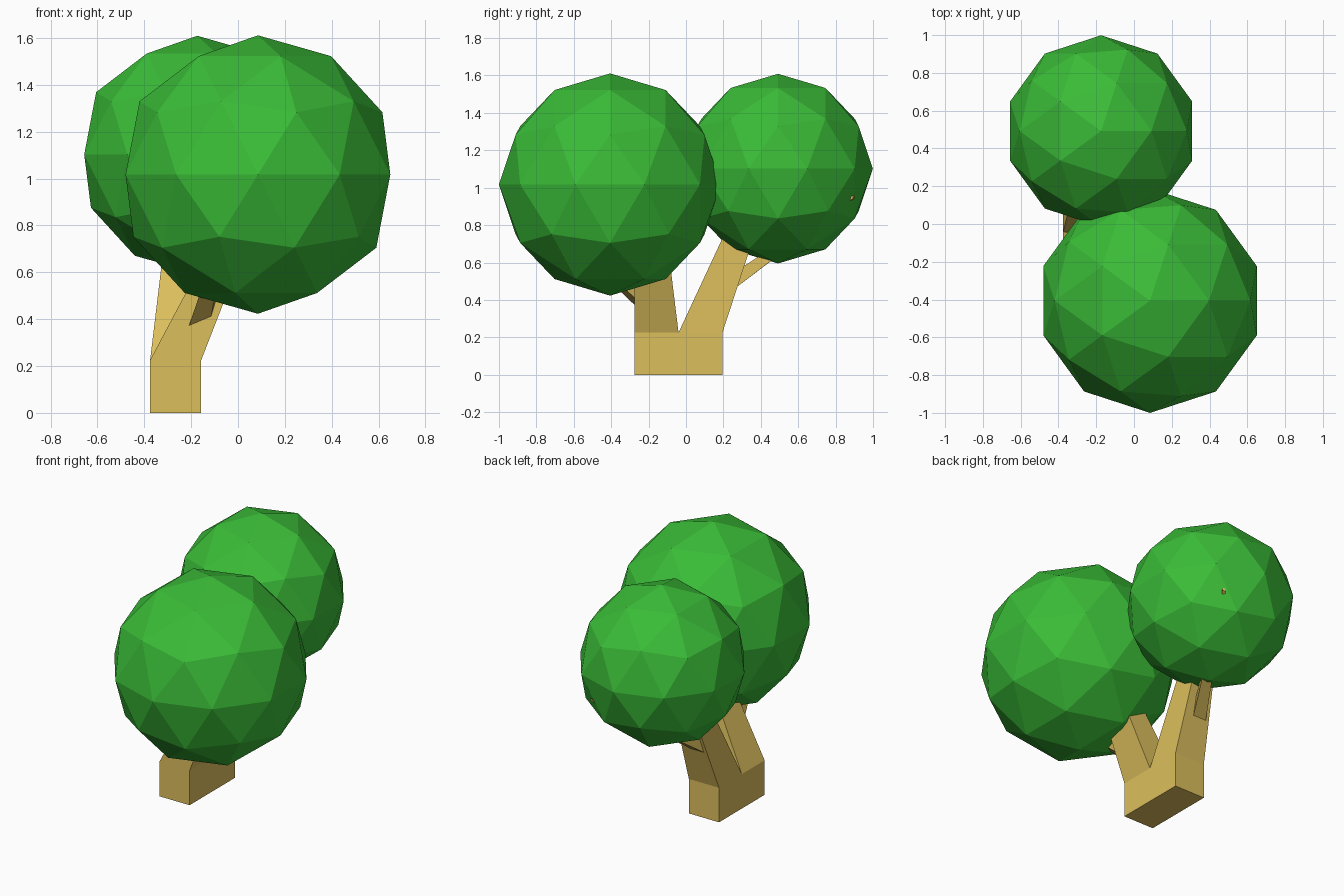
import bpy, bmesh

if "Cube" in bpy.data.objects:
    bpy.data.objects.remove(bpy.data.objects["Cube"])


def material(name, color):
    m = bpy.data.materials.new(name)
    m.diffuse_color = (*color, 1)
    m.use_nodes = True
    m.node_tree.nodes["Principled BSDF"].inputs["Base Color"].default_value = m.diffuse_color
    return m


WOOD = material("wood", (0.72, 0.52, 0.11))
LEAF = material("leaves", (0.042, 0.50, 0.038))


def rect(x0, x1, y0, y1, z):
    return [(x0, y0, z), (x1, y0, z), (x1, y1, z), (x0, y1, z)]


def loft(bm, start, end, cap_start=False, cap_end=True):
    """Four-sided limb between two quads."""
    a = [bm.verts.new(p) for p in start]
    b = [bm.verts.new(p) for p in end]
    for i in range(4):
        j = (i + 1) % 4
        bm.faces.new((a[i], a[j], b[j], b[i]))
    if cap_start:
        bm.faces.new(a[::-1])
    if cap_end:
        bm.faces.new(b)


bm = bmesh.new()
# Trunk base
X0, X1, Y0, YM, Y1, H = -0.375, -0.157, -0.275, -0.04, 0.195, 0.225
loft(bm, rect(X0, X1, Y0, Y1, 0), rect(X0, X1, Y0, Y1, H), True, False)
# Front and back forks
loft(bm, rect(X0, X1, Y0, YM, H), rect(-0.07, 0.067, -0.275, -0.11, 0.8))
loft(bm, rect(X0, X1, YM, Y1, H), rect(-0.288, -0.172, 0.297, 0.432, 0.95))
# Twig off the front fork
loft(bm,
     [(-0.21, -0.272, 0.37), (-0.115, -0.272, 0.41),
      (-0.085, -0.272, 0.51), (-0.175, -0.272, 0.47)],
     [(-0.10, -0.60, 0.69), (-0.06, -0.60, 0.70),
      (-0.05, -0.60, 0.74), (-0.09, -0.60, 0.73)])
# Twig off the back fork, its tip just poking through the crown
loft(bm,
     [(-0.23, 0.272, 0.47), (-0.325, 0.272, 0.47),
      (-0.315, 0.308, 0.58), (-0.22, 0.308, 0.58)],
     [(0.065, 0.893, 0.943), (0.048, 0.900, 0.943),
      (0.048, 0.900, 0.960), (0.065, 0.893, 0.960)])
bmesh.ops.remove_doubles(bm, verts=bm.verts, dist=0.0005)
bmesh.ops.recalc_face_normals(bm, faces=bm.faces)
mesh = bpy.data.meshes.new("trunk")
bm.to_mesh(mesh)
bm.free()
trunk = bpy.data.objects.new("trunk", mesh)
bpy.context.collection.objects.link(trunk)
mesh.materials.append(WOOD)

# Leafy crowns
for name, r, loc in (("front_crown", 0.594, (0.085, -0.406, 1.017)),
                     ("back_crown", 0.507, (-0.174, 0.492, 1.102))):
    bpy.ops.mesh.primitive_ico_sphere_add(subdivisions=2, radius=r, location=loc)
    crown = bpy.context.object
    crown.name = name
    crown.data.materials.append(LEAF)
